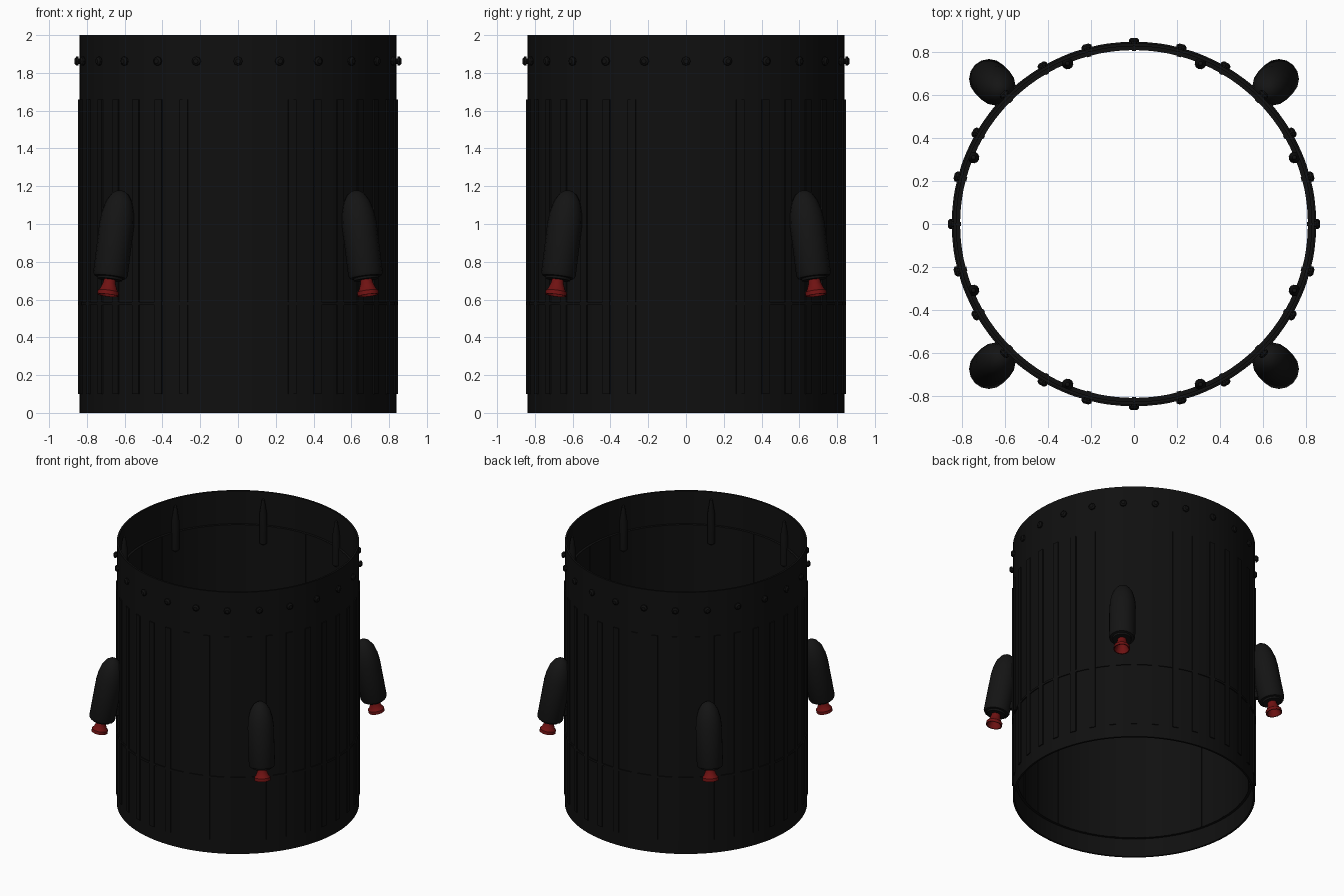
import bpy, bmesh, math
from mathutils import Matrix, Vector

cube = bpy.data.objects.get("Cube")
if cube:
    bpy.data.objects.remove(cube, do_unlink=True)


def material(name, rgb):
    m = bpy.data.materials.new(name)
    m.use_nodes = True
    m.diffuse_color = (*rgb, 1)
    m.node_tree.nodes["Principled BSDF"].inputs["Base Color"].default_value = (*rgb, 1)
    return m


BLACK = material("matte black", (0.005, 0.005, 0.005))
CHARCOAL = material("charcoal", (0.007, 0.007, 0.007))
RED = material("dark red", (0.16, 0.006, 0.006))


def finish(name, bm, mat, smooth=True):
    """Turn a bmesh into a coloured object."""
    bmesh.ops.recalc_face_normals(bm, faces=bm.faces)
    mesh = bpy.data.meshes.new(name)
    bm.to_mesh(mesh)
    bm.free()
    mesh.materials.append(mat)
    obj = bpy.data.objects.new(name, mesh)
    bpy.context.collection.objects.link(obj)
    if smooth:
        bpy.ops.object.select_all(action="DESELECT")
        obj.select_set(True)
        bpy.context.view_layer.objects.active = obj
        bpy.ops.object.shade_smooth_by_angle(angle=math.radians(35))
    return obj


def add_lathe(bm, profile, sides, closed=False, matrix=Matrix()):
    """Revolve (radius, height) points about z; a closed profile makes a tube."""
    rings = []
    for r, z in profile:
        if r == 0:
            rings.append([bm.verts.new(matrix @ Vector((0, 0, z)))] * sides)
        else:
            rings.append([bm.verts.new(matrix @ Vector((r * math.cos(t), r * math.sin(t), z)))
                          for t in (math.tau * i / sides for i in range(sides))])
    pairs = list(zip(rings, rings[1:]))
    if closed:
        pairs.append((rings[-1], rings[0]))
    for a, b in pairs:
        for i in range(sides):
            j = (i + 1) % sides
            bm.faces.new(list(dict.fromkeys((a[i], a[j], b[j], b[i]))))


def lathe(name, profile, sides, mat, closed=False, matrix=Matrix()):
    bm = bmesh.new()
    add_lathe(bm, profile, sides, closed, matrix)
    return finish(name, bm, mat)


def around(angle, radius, z):
    """Frame on the wall: local x points outward."""
    return Matrix.Rotation(angle, 4, "Z") @ Matrix.Translation((radius, 0, z))


def ribs(name, count, radius, low, high, depth, width):
    bm = bmesh.new()
    for i in range(count):
        place = around(math.tau * i / count, radius, (low + high) / 2)
        bmesh.ops.create_cube(bm, size=1, matrix=place @ Matrix.Diagonal((depth, width, high - low, 1)))
    return finish(name, bm, BLACK, smooth=False)


# Hollow shell, thinner at both open ends
OUT, LIP, INNER = 0.84, 0.826, 0.808
lathe("shell", [(OUT, 0), (OUT, 2), (LIP, 2), (LIP, 1.75), (INNER, 1.75),
                (INNER, 0.14), (LIP, 0.14), (LIP, 0)], 96, BLACK, closed=True)

# Seam ring around the lower part
lathe("seam_ring", [(0.83, 0.572), (0.847, 0.572), (0.847, 0.588), (0.83, 0.588)],
      96, BLACK, closed=True)

# Shallow stringers outside and inside
ribs("outer_stringers", 36, 0.84, 0.1, 1.66, 0.014, 0.045)
ribs("inner_stringers", 24, 0.808, 0.14, 1.75, 0.008, 0.02)

# Ring of stepped bolts below the top edge
bm = bmesh.new()
for i in range(24):
    place = around(math.tau * i / 24, 0.83, 1.862) @ Matrix.Rotation(math.pi / 2, 4, "Y")
    add_lathe(bm, [(0, 0), (0.015, 0), (0.015, 0.015), (0.024, 0.015),
                   (0.024, 0.026), (0.013, 0.035), (0, 0.035)], 8, matrix=place)
finish("bolts", bm, BLACK)

# Tapered guide pins on the inside of the top edge
bm = bmesh.new()
for i in range(8):
    place = around(math.tau * (i + 0.5) / 8, 0.807, 0)
    add_lathe(bm, [(0, 1.6), (0.027, 1.62), (0.027, 1.84), (0.01, 1.95), (0, 1.96)],
              12, matrix=place)
finish("guide_pins", bm, BLACK)

# Four leaning thruster pods with nozzles and wall brackets
POD = [(0, 0), (0.065, 0), (0.068, 0.012), (0.085, 0.014), (0.092, 0.03), (0.092, 0.3),
       (0.086, 0.36), (0.07, 0.42), (0.045, 0.46), (0.02, 0.477), (0, 0.48)]
NOZZLE = [(0, 0.01), (0.03, 0.01), (0.034, -0.02), (0.046, -0.052), (0.056, -0.062),
          (0.057, -0.084), (0.05, -0.084), (0.025, -0.02), (0, -0.02)]
for side_y, back in (("front", -1), ("back", 1)):
    for side_x, left in (("right", -1), ("left", 1)):
        label = f"{side_y}_{side_x}"
        angle = math.atan2(back, left)
        place = around(angle, 0.96, 0.705) @ Matrix.Rotation(math.radians(-10), 4, "Y")
        lathe(f"{label}_pod", POD, 16, CHARCOAL, matrix=place)
        lathe(f"{label}_nozzle", NOZZLE, 16, RED, matrix=place)
        bm = bmesh.new()
        bmesh.ops.create_cube(bm, size=1, matrix=around(angle, 0.875, 0.77)
                              @ Matrix.Diagonal((0.1, 0.04, 0.05, 1)))
        finish(f"{label}_bracket", bm, BLACK, smooth=False)
